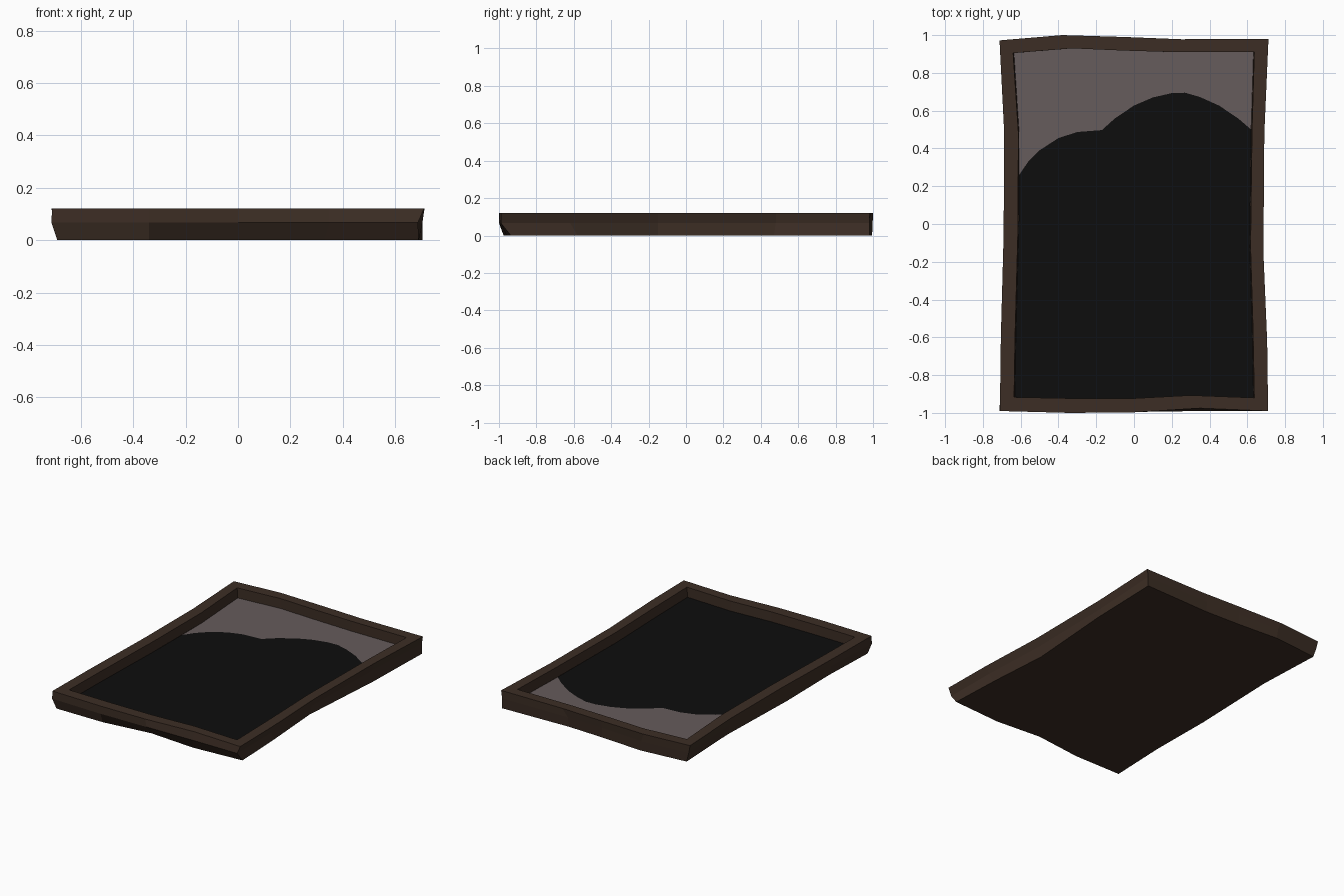
import bpy, bmesh

if "Cube" in bpy.data.objects:
    bpy.data.objects.remove(bpy.data.objects["Cube"])


def material(name, rgb):
    m = bpy.data.materials.new(name)
    m.diffuse_color = (*rgb, 1)
    m.use_nodes = True
    m.node_tree.nodes["Principled BSDF"].inputs["Base Color"].default_value = m.diffuse_color
    return m


def add_object(name, bm, mat):
    mesh = bpy.data.meshes.new(name)
    bm.to_mesh(mesh)
    bm.free()
    mesh.materials.append(mat)
    obj = bpy.data.objects.new(name, mesh)
    bpy.context.collection.objects.link(obj)
    return obj


wood = material("dark brown wood", (0.046, 0.027, 0.018))
grey = material("warm grey", (0.133, 0.106, 0.106))
black = material("black", (0.004, 0.004, 0.004))

# Warped outlines, four points per side: front, right, back, left
BOTTOM = [(-.69, -.975), (-.34, -.975), (0, -.935), (.33, -.96),
          (.69, -.937), (.675, -.58), (.645, -.15), (.69, .47),
          (.704, .98), (.21, .965), (-.05, .975), (-.35, .995),
          (-.68, .965), (-.66, .5), (-.68, -.12), (-.675, -.58)]
MIDDLE = [(-.712, -.99), (-.34, -1), (0, -.995), (.35, -.99),
          (.687, -.99), (.685, -.62), (.665, -.15), (.675, .48),
          (.704, .98), (.21, .975), (-.05, .98), (-.36, .998),
          (-.7, .97), (-.68, .5), (-.685, -.12), (-.695, -.58)]
TOP = [(-.71, -.99), (-.34, -1), (0, -.997), (.35, -.975),
       (.71, -.99), (.705, -.62), (.685, -.15), (.69, .48),
       (.712, .98), (.25, .978), (-.05, .99), (-.38, 1),
       (-.712, .972), (-.688, .5), (-.69, -.05), (-.705, -.6)]
INNER = [(-.635, -.917), (-.34, -.923), (0, -.923), (.3, -.907),
         (.637, -.92), (.63, -.55), (.617, -.12), (.625, .5),
         (.637, .91), (.22, .91), (-.05, .918), (-.33, .93),
         (-.64, .905), (-.612, .48), (-.615, -.05), (-.63, -.6)]
FLOOR = [(x * .993, y) for x, y in INNER]
FLOOR_Z = 0.052

# Mitred frame with a closed underside, lofted through the outlines
bm = bmesh.new()
rings = [[bm.verts.new((x, y, z)) for x, y in ring] for ring, z in
         ((BOTTOM, 0), (MIDDLE, .067), (TOP, .12), (INNER, .12), (FLOOR, FLOOR_Z))]
bm.faces.new(rings[0][::-1])
n = len(TOP)
for lower, upper in zip(rings, rings[1:]):
    for i in range(n):
        j = (i + 1) % n
        bm.faces.new((lower[i], lower[j], upper[j], upper[i]))
add_object("frame", bm, wood)

# Floor panel split along two humps into a dark lower and a pale upper part
humps = [(-.608, .26), (-.56, .33), (-.5, .39), (-.4, .455), (-.3, .487), (-.17, .497),
         (-.1, .56), (0, .627), (.1, .67), (.2, .693), (.27, .695), (.35, .672),
         (.45, .627), (.55, .56), (.62, .5)]
lower_outline = FLOOR[14:] + FLOOR[:7] + humps[::-1]
upper_outline = humps + FLOOR[8:14]
for name, outline, mat in (("dark_floor", lower_outline, black),
                           ("pale_floor", upper_outline, grey)):
    bm = bmesh.new()
    face = bm.faces.new([bm.verts.new((x, y, FLOOR_Z)) for x, y in outline])
    bmesh.ops.triangulate(bm, faces=[face])
    add_object(name, bm, mat)
